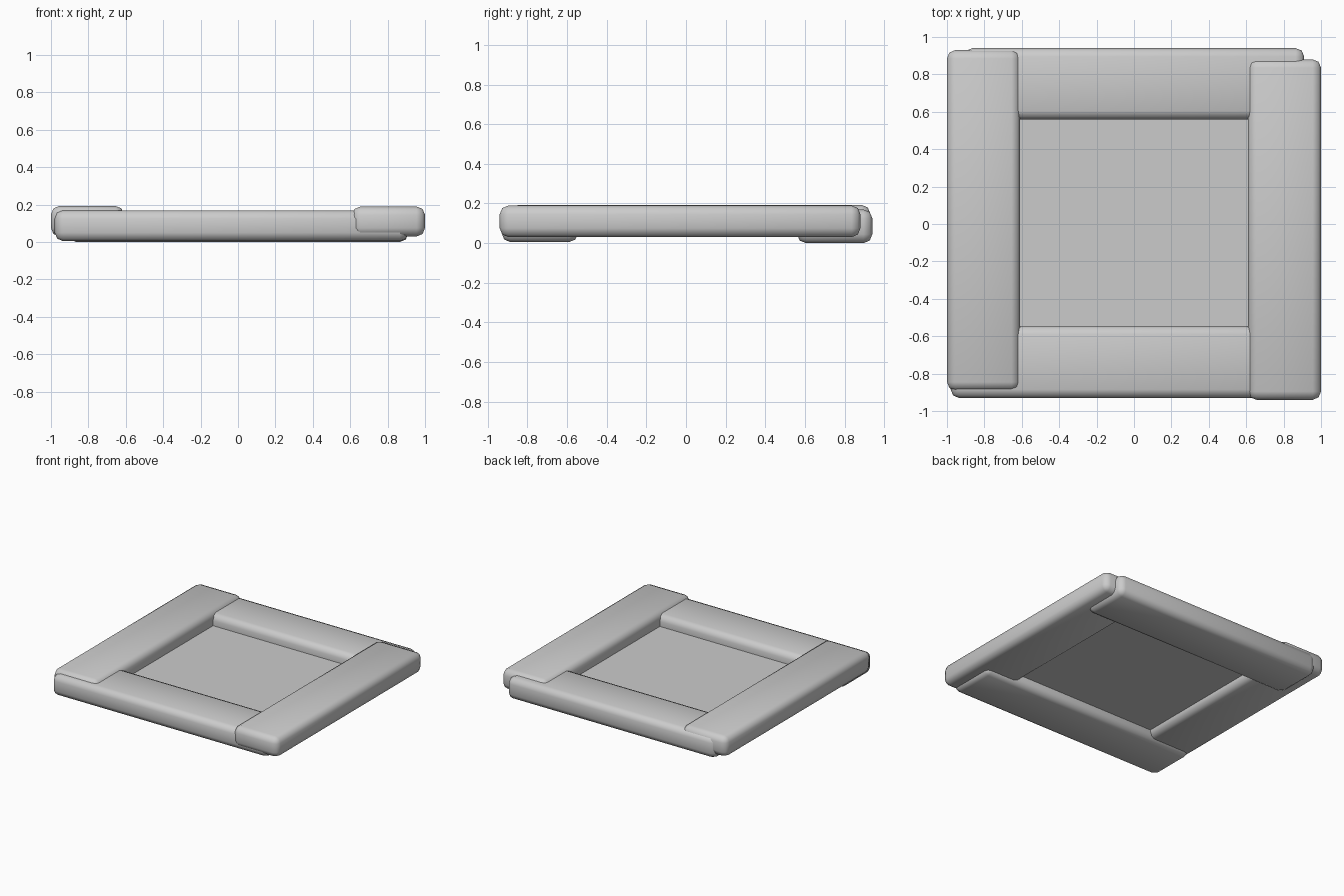
import bpy
import bmesh

cube = bpy.data.objects.get("Cube")
if cube:
    bpy.data.objects.remove(cube, do_unlink=True)

grey = bpy.data.materials.new("plain_grey")
grey.use_nodes = True
colour = (0.6, 0.6, 0.6, 1)
grey.diffuse_color = colour
grey.node_tree.nodes["Principled BSDF"].inputs["Base Color"].default_value = colour


def add_object(name, bm):
    mesh = bpy.data.meshes.new(name)
    bm.to_mesh(mesh)
    bm.free()
    mesh.materials.append(grey)
    obj = bpy.data.objects.new(name, mesh)
    bpy.context.collection.objects.link(obj)
    return obj


def plank(name, low, high, bevel=0.045):
    """Soft-edged board spanning two opposite corners."""
    bm = bmesh.new()
    bmesh.ops.create_cube(bm, size=1)
    for v in bm.verts:
        v.co = [l + (c + 0.5) * (h - l) for c, l, h in zip(v.co, low, high)]
    # rounded rims and ends
    bmesh.ops.bevel(bm, geom=bm.edges[:], offset=bevel, segments=2,
                    profile=0.5, affect='EDGES')
    for f in bm.faces:
        f.smooth = True
    return add_object(name, bm)


# Lower rails
plank("front_rail", (-0.98, -0.93, 0.005), (0.91, -0.545, 0.17))
plank("back_rail", (-0.91, 0.56, 0.0), (0.91, 0.94, 0.17))

# Upper rails resting over the ends of the lower ones
plank("right_rail", (-1.0, -0.89, 0.03), (-0.61, 0.93, 0.193))
plank("left_rail", (0.61, -0.94, 0.03), (1.0, 0.88, 0.19))

# Thin centre panel
bm = bmesh.new()
bmesh.ops.create_grid(bm, x_segments=1, y_segments=1, size=0.64)
for v in bm.verts:
    v.co.z = 0.085
add_object("centre_panel", bm)
